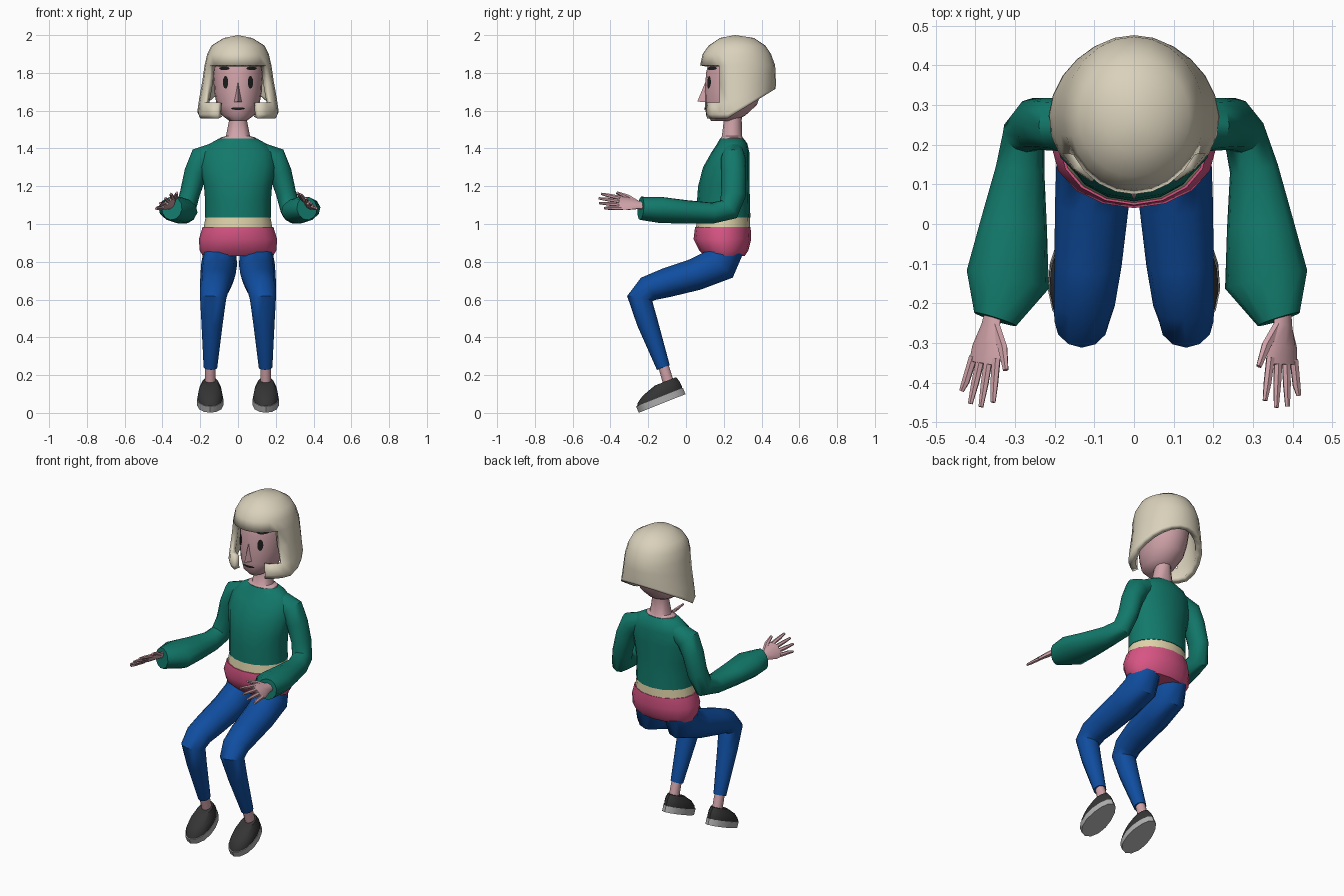
import bpy, bmesh, math
from mathutils import Vector
from mathutils.bvhtree import BVHTree

if "Cube" in bpy.data.objects:
    bpy.data.objects.remove(bpy.data.objects["Cube"])


def material(name, rgb):
    m = bpy.data.materials.new(name)
    m.diffuse_color = (*rgb, 1)
    m.use_nodes = True
    m.node_tree.nodes["Principled BSDF"].inputs["Base Color"].default_value = m.diffuse_color
    return m


TEAL = material("teal knit", (0.006, 0.19, 0.145))
PINK = material("pink cloth", (0.68, 0.09, 0.23))
BLUE = material("blue denim", (0.005, 0.075, 0.35))
HAIR = material("pale blond", (0.70, 0.64, 0.50))
SKIN = material("skin", (0.62, 0.36, 0.39))
CREAM = material("cream cloth", (0.74, 0.65, 0.40))
SHOE = material("charcoal", (0.035, 0.035, 0.035))
SOLE = material("grey rubber", (0.42, 0.42, 0.42))
DARK = material("dark features", (0.012, 0.012, 0.012))


def add(name, verts, faces, mat, fix=True):
    me = bpy.data.meshes.new(name)
    bm = bmesh.new()
    vs = [bm.verts.new(v) for v in verts]
    for f in faces:
        bm.faces.new([vs[i] for i in f])
    if fix:
        bmesh.ops.recalc_face_normals(bm, faces=bm.faces)
    bm.to_mesh(me)
    bm.free()
    ob = bpy.data.objects.new(name, me)
    bpy.context.collection.objects.link(ob)
    me.materials.append(mat)
    return ob


def skin_rings(name, rings, mat):
    """Join equal-sized rings of points into a capped solid."""
    n = len(rings[0])
    faces = [(i * n + j, i * n + (j + 1) % n, (i + 1) * n + (j + 1) % n, (i + 1) * n + j)
             for i in range(len(rings) - 1) for j in range(n)]
    last = (len(rings) - 1) * n
    faces += [tuple(range(n)), tuple(range(last, last + n))]
    return add(name, [p for r in rings for p in r], faces, mat)


def around(n):
    return [2 * math.pi * i / n for i in range(n)]


def stack(name, rows, mat, n=16):
    """Horizontal ellipses: z, half width, front y, back y."""
    return skin_rings(name, [[(rx * math.sin(a), (y0 + y1) / 2 - (y1 - y0) / 2 * math.cos(a), z)
                              for a in around(n)] for z, rx, y0, y1 in rows], mat)


def tube(name, rows, mat, n=10, ref=(1, 0, 0)):
    """Path of x, y, z, half width (along ref), half thickness."""
    pts = [Vector(r[:3]) for r in rows]
    rings = []
    for i, p in enumerate(pts):
        t = Vector()
        if i > 0:
            t += (p - pts[i - 1]).normalized()
        if i < len(pts) - 1:
            t += (pts[i + 1] - p).normalized()
        t.normalize()
        w = Vector(ref)
        w = (w - t * w.dot(t)).normalized()
        b = t.cross(w)
        rings.append([p + w * rows[i][3] * math.cos(a) + b * rows[i][4] * math.sin(a)
                      for a in around(n)])
    return skin_rings(name, rings, mat)


# Torso layers
stack("hip_band", [(0.83, 0.185, 0.10, 0.31), (0.86, 0.203, 0.07, 0.33), (0.92, 0.207, 0.04, 0.345),
                   (0.985, 0.187, 0.048, 0.342)], PINK)
stack("waist_band", [(0.97, 0.184, 0.052, 0.34), (1.05, 0.169, 0.06, 0.337)], CREAM)
stack("sweater_body", [(1.035, 0.175, 0.057, 0.341), (1.12, 0.174, 0.058, 0.338),
                       (1.2, 0.18, 0.064, 0.337), (1.3, 0.2, 0.09, 0.337), (1.38, 0.19, 0.135, 0.335),
                       (1.425, 0.15, 0.165, 0.325), (1.453, 0.1, 0.18, 0.305)], TEAL)
stack("neck", [(1.44, 0.098, 0.176, 0.306), (1.458, 0.093, 0.185, 0.30), (1.465, 0.064, 0.19, 0.297),
               (1.55, 0.047, 0.2, 0.295), (1.62, 0.047, 0.2, 0.3)], SKIN, 12)

# Head with nose
head = stack("head", [(1.545, 0.045, 0.135, 0.26), (1.575, 0.085, 0.107, 0.315), (1.63, 0.113, 0.1, 0.375),
                      (1.7, 0.126, 0.1, 0.40), (1.8, 0.132, 0.106, 0.42), (1.88, 0.12, 0.125, 0.40),
                      (1.94, 0.07, 0.18, 0.34)], SKIN, 20)
add("nose", [(0, 0.11, 1.77), (-0.024, 0.112, 1.645), (0.024, 0.112, 1.645), (0, 0.06, 1.648)],
    [(0, 1, 3), (0, 3, 2), (1, 2, 3), (0, 2, 1)], SKIN)

# Eyes, brows and mouth: thin discs laid on the face
tree = BVHTree.FromPolygons([v.co.copy() for v in head.data.vertices],
                            [tuple(p.vertices) for p in head.data.polygons])


def feature(name, x, z, w, h):
    n = 12
    flat = [(x, z)] + [(x + w * math.sin(a), z + h * math.cos(a)) for a in around(n)]
    pts = [tree.ray_cast(Vector((u, -1, v)), Vector((0, 1, 0)))[0] + Vector((0, -0.005, 0))
           for u, v in flat]
    faces = [(0, 1 + (j + 1) % n, 1 + j) for j in range(n)]
    # wound so that the disc faces forward
    add(name, pts, [f[::-1] for f in faces], DARK, False)


for s, side in ((-1, "left"), (1, "right")):
    feature("eye_" + side, s * 0.066, 1.75, 0.014, 0.034)
    feature("brow_" + side, s * 0.072, 1.824, 0.028, 0.01)
feature("mouth", 0, 1.611, 0.038, 0.007)

# Bobbed hair: a shell with the face opening left out
PROFILE = [(1.985, 0.075, 0.18, 0.36), (1.945, 0.14, 0.12, 0.42), (1.9, 0.163, 0.088, 0.45),
           (1.84, 0.177, 0.075, 0.472), (1.75, 0.19, 0.078, 0.476), (1.645, 0.209, 0.08, 0.472),
           (1.58, 0.217, 0.082, 0.46), (1.555, 0.205, 0.088, 0.45)]


def hair_point(z, a):
    for p, q in zip(PROFILE, PROFILE[1:]):
        if z >= q[0] - 1e-6:
            break
    f = (p[0] - z) / (p[0] - q[0])
    rx, y0, y1 = (p[k] + (q[k] - p[k]) * f for k in (1, 2, 3))
    return (rx * math.sin(a), (y0 + y1) / 2 - (y1 - y0) / 2 * math.cos(a), z)


N = 24
verts, faces = [(0, 0.26, 2.0)], []
for r in range(8):
    for a in around(N):
        y = 0.275 - 0.2 * math.cos(a)
        hem = 1.558 + max(0, y - 0.22) * 0.62
        z = PROFILE[r][0] if r < 4 else 1.84 - (1.84 - hem) * (0.33, 0.7, 0.92, 1)[r - 4]
        verts.append(hair_point(z, a))
for j in range(N):
    k = (j + 1) % N
    faces.append((0, 1 + j, 1 + k))
    off = min(j, N - 1 - j)  # columns away from the front centre
    for r in range(7):
        if (r in (3, 4) and off < 4) or (r > 4 and off < 2):
            continue
        faces.append((1 + r * N + j, 1 + (r + 1) * N + j, 1 + (r + 1) * N + k, 1 + r * N + k))
hair = add("hair", verts, faces, HAIR, False)
mod = hair.modifiers.new("thickness", "SOLIDIFY")
mod.thickness, mod.offset = 0.034, -1


# Shoe layers in the tilted frame of the foot: height, back, front, half width
def shoe(name, x, rows, mat):
    f, u = Vector((0, -0.93, -0.37)), Vector((0, -0.37, 0.93))
    heel = Vector((x, -0.003, 0.099))
    skin_rings(name, [[heel + f * ((b + t) / 2 + (t - b) / 2 * math.cos(a)) + u * h
                       + Vector((w * math.sin(a) * (1 + 0.15 * math.cos(a)), 0, 0))
                       for a in around(14)] for h, b, t, w in rows], mat)


for s, side in ((-1, "left"), (1, "right")):
    # Trouser leg, ankle and shoe
    leg = [(0.095, 0.205, 0.87, 0.085, 0.1), (0.1, 0.175, 0.785, 0.095, 0.1), (0.106, 0.05, 0.733, 0.093, 0.085),
           (0.116, -0.1, 0.69, 0.085, 0.078), (0.125, -0.2, 0.657, 0.077, 0.07),
           (0.132, -0.245, 0.605, 0.069, 0.068), (0.137, -0.205, 0.48, 0.057, 0.056),
           (0.146, -0.12, 0.24, 0.036, 0.036)]
    tube("trouser_" + side, [(s * r[0], *r[1:]) for r in leg], BLUE, 12)
    tube("ankle_" + side, [(s * 0.146, -0.126, 0.27, 0.028, 0.029), (s * 0.147, -0.09, 0.15, 0.029, 0.031)], SKIN)
    shoe("sole_" + side, s * 0.147, [(0, 0, 0.265, 0.069), (0.036, 0, 0.267, 0.069)], SOLE)
    shoe("shoe_" + side, s * 0.147, [(0.034, 0.004, 0.262, 0.066), (0.05, 0.002, 0.252, 0.066),
                                     (0.075, 0.004, 0.215, 0.06), (0.102, 0.013, 0.135, 0.042)], SHOE)

    # Sleeve: the right forearm reaches slightly further out
    e = 0.015 if s > 0 else 0
    arm = [(0.11, 0.25, 1.385, 0.05, 0.055), (0.19, 0.25, 1.345, 0.07, 0.066), (0.225, 0.252, 1.27, 0.06, 0.066),
           (0.255, 0.252, 1.16, 0.053, 0.066), (0.278, 0.225, 1.077, 0.054, 0.064),
           (0.287 + e, 0.14, 1.058, 0.062, 0.056), (0.303 + e, 0.0, 1.064, 0.085, 0.063),
           (0.318 + e, -0.14, 1.075, 0.107, 0.07), (0.35 + e, -0.24, 1.083, 0.056, 0.062)]
    tube("sleeve_" + side, [(s * r[0], *r[1:]) for r in arm], TEAL, 12, (s, 0, 0.15))

    # Hand: thumb edge turned inward and up
    fwd = Vector((0.0 if s > 0 else -0.2, -1, 0.1)).normalized()
    across = Vector((-s * 0.75, 0, 0.66))
    across = (across - fwd * across.dot(fwd)).normalized()
    wrist = Vector((s * 0.355 if s < 0 else 0.375, -0.225, 1.098))

    def at(f, a):
        return tuple(wrist + fwd * f + across * a)

    tube("palm_" + side, [(*at(-0.02, 0), 0.024, 0.017), (*at(0.03, 0), 0.03, 0.016),
                          (*at(0.085, 0.004), 0.052, 0.015), (*at(0.13, 0.002), 0.05, 0.011)],
         SKIN, 8, across)
    for i, length in enumerate((0.205, 0.235, 0.24, 0.225)):
        a = -0.037 + i * 0.026
        tube(f"finger_{i + 1}_{side}", [(*at(0.115, a), 0.012, 0.011), (*at(0.18, a * 1.25), 0.011, 0.01),
                                        (*at(length, a * 1.45), 0.007, 0.006)], SKIN, 6, across)
    tube("thumb_" + side, [(*at(0.03, 0.015), 0.014, 0.012), (*at(0.085, 0.055), 0.014, 0.012),
                           (*at(0.14, 0.08), 0.008, 0.007)], SKIN, 6, across)

# Smooth shading, keeping crisp edges
bpy.ops.object.select_all(action="SELECT")
bpy.context.view_layer.objects.active = hair
bpy.ops.object.shade_smooth_by_angle(angle=math.radians(42))
